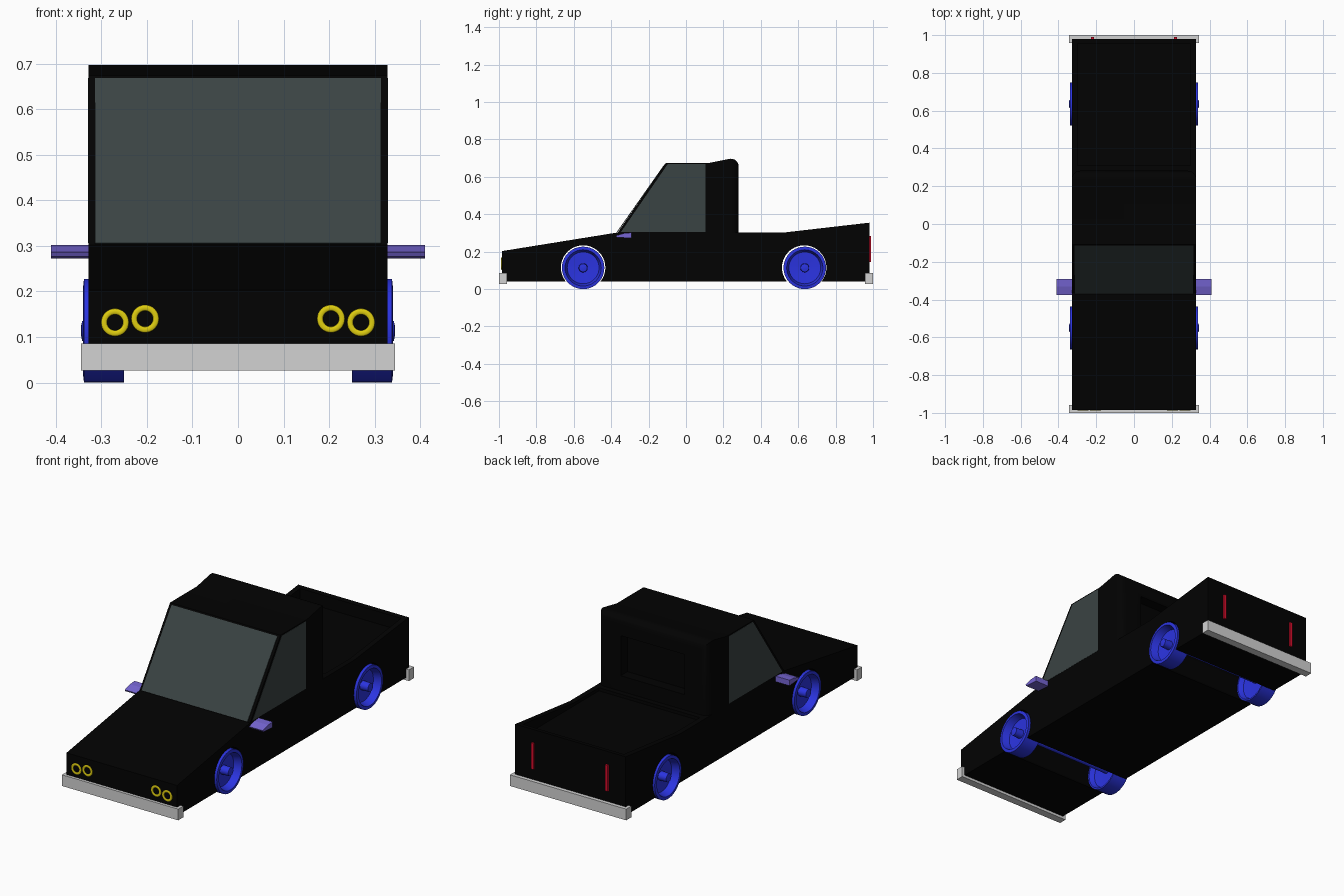
import bpy, bmesh, math
from mathutils import Vector

if "Cube" in bpy.data.objects:
    bpy.data.objects.remove(bpy.data.objects["Cube"])


def material(name, rgb):
    m = bpy.data.materials.new(name)
    m.diffuse_color = (*rgb, 1)
    m.use_nodes = True
    m.node_tree.nodes["Principled BSDF"].inputs["Base Color"].default_value = m.diffuse_color
    return m


BLACK = material("black paint", (0.0006, 0.0006, 0.0006))
GLASS = material("grey glass", (0.042, 0.056, 0.056))
BLUE = material("wheel blue", (0.024, 0.034, 0.75))
PURPLE = material("mirror purple", (0.18, 0.13, 0.65))
SILVER = material("bumper grey", (0.65, 0.65, 0.65))
YELLOW = material("lamp yellow", (0.75, 0.62, 0.005))
RED = material("tail red", (0.72, 0.004, 0.025))


def finish(name, bm, mat, smooth=False):
    bmesh.ops.recalc_face_normals(bm, faces=bm.faces)
    me = bpy.data.meshes.new(name)
    bm.to_mesh(me)
    bm.free()
    ob = bpy.data.objects.new(name, me)
    bpy.context.collection.objects.link(ob)
    if mat:
        me.materials.append(mat)
    if smooth:
        shade(ob)
    return ob


def shade(ob):
    bpy.ops.object.select_all(action='DESELECT')
    bpy.context.view_layer.objects.active = ob
    ob.select_set(True)
    bpy.ops.object.shade_smooth_by_angle(angle=math.radians(35))


def extrude(name, points, vec, mat, smooth=False):
    """Extrude a flat 3D outline along a vector."""
    bm = bmesh.new()
    f = bm.faces.new([bm.verts.new(p) for p in points])
    r = bmesh.ops.extrude_face_region(bm, geom=[f])
    bmesh.ops.translate(bm, vec=vec,
                        verts=[v for v in r['geom'] if isinstance(v, bmesh.types.BMVert)])
    return finish(name, bm, mat, smooth)


def prism(name, profile, x0, x1, mat, smooth=False):
    """Extrude a (y, z) outline from x0 to x1."""
    return extrude(name, [(x0, y, z) for y, z in profile], (x1 - x0, 0, 0), mat, smooth)


def box(name, x0, x1, y0, y1, z0, z1, mat):
    return prism(name, [(y0, z0), (y1, z0), (y1, z1), (y0, z1)], x0, x1, mat)


def arc(a, b, r, start, end, n):
    angles = [math.radians(start + (end - start) * i / n) for i in range(n + 1)]
    return [(a + r * math.cos(t), b + r * math.sin(t)) for t in angles]


def circle(y, z, r, n=40):
    return arc(y, z, r, 0, 360, n)[:-1]


def lathe(name, profile, side, y, z, mat, n=40):
    """Revolve an (x, radius) outline about the x axis."""
    bm = bmesh.new()
    rings = [[bm.verts.new((side * x, a, b)) for a, b in circle(y, z, r, n)] for x, r in profile]
    for a, b in zip(rings, rings[1:]):
        for i in range(n):
            j = (i + 1) % n
            bm.faces.new((a[i], a[j], b[j], b[i]))
    bm.faces.new(rings[0])
    bm.faces.new(rings[-1])
    return finish(name, bm, mat, True)


def boolean(ob, cutter, operation='DIFFERENCE'):
    m = ob.modifiers.new("cut", 'BOOLEAN')
    m.operation = operation
    m.solver = 'EXACT'
    m.object = cutter
    bpy.context.view_layer.objects.active = ob
    bpy.ops.object.modifier_apply(modifier=m.name)
    bpy.data.objects.remove(cutter, do_unlink=True)


# body with wheel channels and a shallow load bed
FRONT, REAR, WZ, WR = -0.55, 0.635, 0.1135, 0.1135
body = prism("body", [(-0.985, 0.04), (0.98, 0.04), (0.98, 0.355), (0.52, 0.302),
                      (-0.37, 0.302), (-0.985, 0.203)], -0.328, 0.328, BLACK)
for y in (FRONT, REAR - 0.003):
    boolean(body, prism("arch_cutter", circle(y, 0.115, 0.119), -0.5, 0.5, None))
boolean(body, box("bed_cutter", -0.3, 0.3, 0.31, 0.955, 0.285, 0.6, None))

# cab with rounded rear edges and recessed rear window
cab = prism("cab", [(-0.37, 0.295), (0.282, 0.295)] + arc(0.24, 0.655, 0.042, 0, 105, 7)
            + [(0.12, 0.674), (-0.108, 0.674)], -0.328, 0.328, BLACK)
plan = [(-0.328, -0.5), (0.328, -0.5)] + arc(0.286, 0.24, 0.042, 0, 90, 6) \
    + arc(-0.286, 0.24, 0.042, 90, 180, 6)
boolean(cab, extrude("plan_cutter", [(x, y, 0.2) for x, y in plan], (0, 0, 0.6), None), 'INTERSECT')
boolean(cab, box("window_cutter", -0.19, 0.19, 0.225, 0.4, 0.385, 0.6, None))
shade(cab)

# side windows
for s, side in ((-1, "left"), (1, "right")):
    prism("side_window_" + side, [(-0.347, 0.306), (0.105, 0.306), (0.105, 0.668), (-0.098, 0.668)],
          s * 0.324, s * 0.329, GLASS)

# windshield plate along the slope
a, b = Vector((-0.368, 0.305)), Vector((-0.113, 0.667))
n = Vector((-(b - a).y, (b - a).x)).normalized() * 0.002
prism("windshield", [tuple(a + n), tuple(b + n), tuple(b - n), tuple(a - n)], -0.314, 0.314, GLASS)

# dished wheels and axles
wheel = [(0.28, 0.02), (0.275, 0.092), (0.25, 0.105), (0.25, WR), (0.338, WR), (0.340, 0.097),
         (0.30, 0.085), (0.296, 0.024), (0.342, 0.022), (0.345, 0.008)]
for y, end, r in ((FRONT, "front", 0.018), (REAR, "rear", 0.01)):
    for s, side in ((-1, "left"), (1, "right")):
        lathe(f"{end}_wheel_{side}", wheel, s, y, WZ, BLUE)
    prism(end + "_axle", circle(y, WZ, r, 16), -0.29, 0.29, BLUE, True)

# bumpers
box("front_bumper", -0.345, 0.345, -1.0, -0.957, 0.026, 0.086, SILVER)
box("rear_bumper", -0.345, 0.345, 0.957, 1.0, 0.026, 0.086, SILVER)

for s, side in ((-1, "left"), (1, "right")):
    # mirrors
    prism("mirror_" + side, [(-0.375, 0.286), (-0.37, 0.277), (-0.292, 0.272), (-0.292, 0.302),
                             (-0.33, 0.299)], s * 0.32, s * 0.41, PURPLE)
    # tail lights
    box("tail_light_" + side, s * 0.22 - 0.008, s * 0.22 + 0.008, 0.975, 0.990, 0.145, 0.285, RED)
    # headlight rings
    for k, (x, z) in enumerate(((0.27, 0.132), (0.204, 0.14))):
        bpy.ops.mesh.primitive_torus_add(major_segments=32, minor_segments=10, major_radius=0.024,
                                         minor_radius=0.0065, location=(s * x, -0.985, z),
                                         rotation=(math.pi / 2, 0, 0))
        ring = bpy.context.object
        ring.scale.z = 0.5
        ring.name = f"headlight_ring_{side}_{k + 1}"
        ring.data.materials.append(YELLOW)
        bpy.ops.object.shade_smooth()
